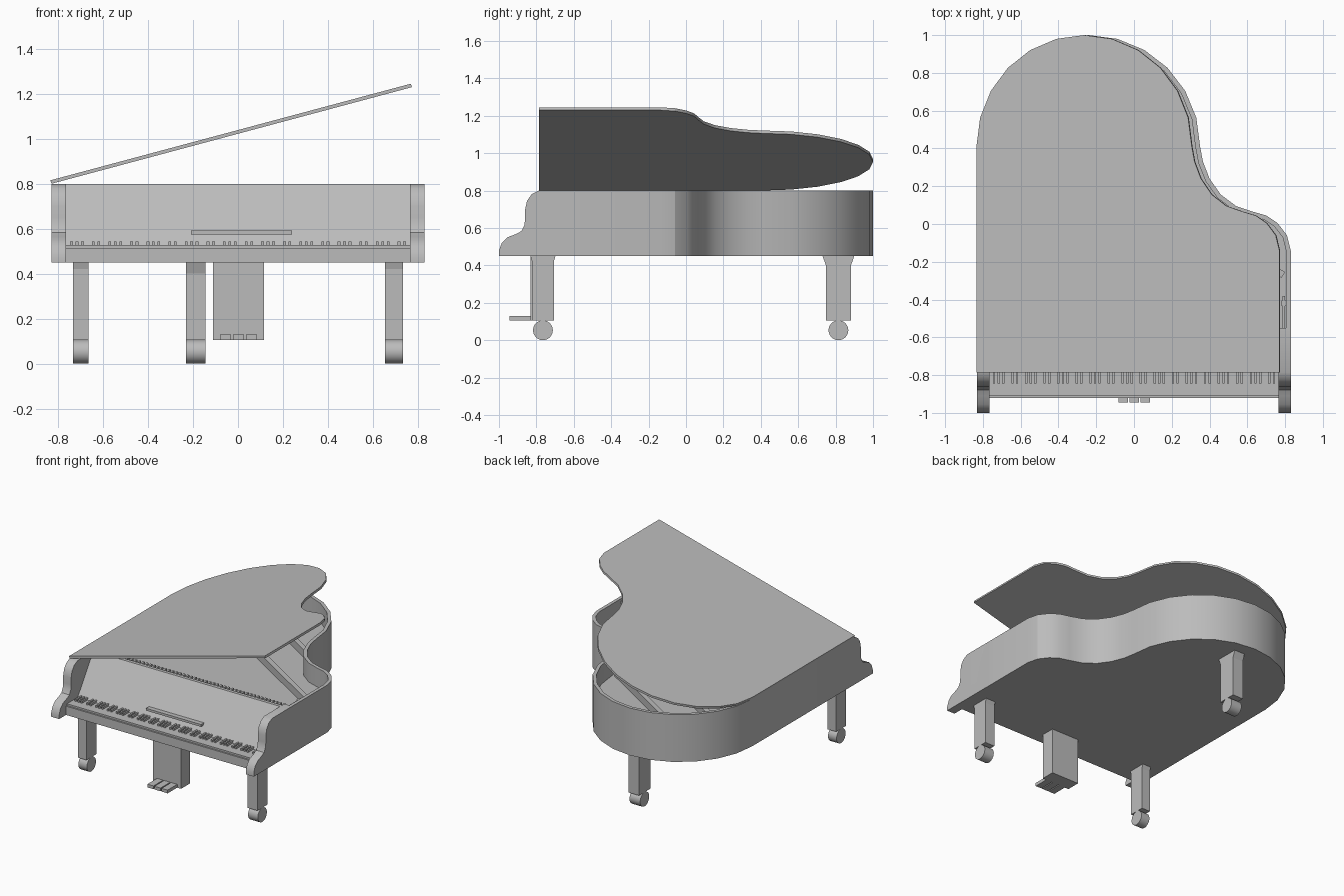
import bpy, bmesh, math
from mathutils import Vector, Matrix

cube = bpy.data.objects.get("Cube")
if cube:
    bpy.data.objects.remove(cube)

grey = bpy.data.materials.new("plain grey")
grey.use_nodes = True
grey.diffuse_color = (0.5, 0.5, 0.5, 1)
grey.node_tree.nodes["Principled BSDF"].inputs["Base Color"].default_value = (0.5, 0.5, 0.5, 1)


def finish(name, bm, smooth=None):
    bmesh.ops.recalc_face_normals(bm, faces=bm.faces)
    mesh = bpy.data.meshes.new(name)
    bm.to_mesh(mesh)
    bm.free()
    mesh.materials.append(grey)
    obj = bpy.data.objects.new(name, mesh)
    bpy.context.collection.objects.link(obj)
    if smooth:
        bpy.ops.object.select_all(action="DESELECT")
        obj.select_set(True)
        bpy.context.view_layer.objects.active = obj
        bpy.ops.object.shade_smooth_by_angle(angle=math.radians(smooth))
    return obj


def add_prism(bm, pts, axis, lo, hi):
    """Extrude a 2D profile along x (profile in y, z) or z (profile in x, y)."""
    place = (lambda p, h: (h, *p)) if axis == "x" else (lambda p, h: (*p, h))
    face = bm.faces.new([bm.verts.new(place(p, lo)) for p in pts])
    new = bmesh.ops.extrude_face_region(bm, geom=[face])["geom"]
    shift = Vector(place((0, 0), hi - lo))
    bmesh.ops.translate(bm, verts=[v for v in new if isinstance(v, bmesh.types.BMVert)], vec=shift)


def prism(name, pts, axis, lo, hi, smooth=None):
    bm = bmesh.new()
    add_prism(bm, pts, axis, lo, hi)
    return finish(name, bm, smooth)


def add_box(bm, x, y, z):
    add_prism(bm, [(x[0], y[0]), (x[1], y[0]), (x[1], y[1]), (x[0], y[1])], "z", *z)


def box(name, x, y, z):
    bm = bmesh.new()
    add_box(bm, x, y, z)
    return finish(name, bm)


# Case outline: straight bass side, round tail, S-curved treble side
W, FRONT, TOP, BASE = 0.83, -0.785, 0.8, 0.45
tail = [(-0.24 - 0.59 * math.cos(math.pi * i / 12), 0.41 + 0.59 * math.sin(math.pi * i / 12))
        for i in range(13)]
waist = [(0.365, 0.33), (0.4, 0.24), (0.46, 0.155), (0.54, 0.095), (0.63, 0.065),
         (0.7, 0.045), (0.76, 0.005), (0.81, -0.06), (W, -0.14)]
outline = [(-W, FRONT)] + tail + waist + [(W, FRONT)]


def inset(path, d):
    result = []
    for i, p in enumerate(path):
        a, b = Vector(path[max(i - 1, 0)]), Vector(path[min(i + 1, len(path) - 1)])
        t = (b - a).normalized()
        if i in (0, len(path) - 1):
            t = Vector((0, 1 if i == 0 else -1))
        result.append((p[0] + t.y * d, p[1] - t.x * d))
    return result


inner = inset(outline, 0.025)
prism("rim", outline + inner[::-1], "z", BASE, TOP, 20)
prism("case_floor", inner, "z", BASE, 0.5)
prism("sound_plate", [(x, max(y, -0.6)) for x, y in inner], "z", 0.63, 0.66)

# Lid: same outline, hinged on the bass side
lid = prism("lid", outline, "z", 0, 0.016, 20)
lid.data.transform(Matrix.Translation((-W, 0, TOP)) @ Matrix.Rotation(math.radians(-15), 4, "Y")
                   @ Matrix.Translation((W, 0, 0)))

# Scrolled cheeks at both ends of the keyboard
cheek = [(-1, BASE), (-1, 0.48), (-0.985, 0.52), (-0.955, 0.55), (-0.91, 0.567), (-0.88, 0.583),
         (-0.864, 0.615), (-0.86, 0.65), (-0.86, 0.7), (-0.85, 0.745), (-0.825, 0.78),
         (FRONT, TOP), (-0.55, TOP), (-0.55, BASE)]
for side, x in (("right", -W), ("left", W - 0.065)):
    prism(side + "_cheek", cheek, "x", x, x + 0.065, 35)

# Keyboard: nine octaves, black keys in threes and twos
K = 0.765
box("key_bed", (-K, K), (-0.92, -0.55), (BASE, 0.515))
box("white_keys", (-K, K), (-0.908, -0.76), (0.51, 0.528))
bm = bmesh.new()
step = 2 * K / 63
for octave in range(9):
    for n in (1, 2, 3, 5, 6):
        x = -K + (octave * 7 + n) * step
        add_box(bm, (x - 0.006, x + 0.006), (-0.845, -0.77), (0.525, 0.543))
finish("black_keys", bm)

# Sloping front panel with its music ledge
prism("front_panel", [(FRONT, 0.525), (-0.6, TOP), (-0.575, TOP), (-0.74, 0.525)], "x", -K, K)
prism("music_ledge", [(-0.775, 0.575), (-0.775, 0.592), (-0.73, 0.592), (-0.74, 0.575)],
      "x", -0.21, 0.24)

# Row of hammers behind the panel
box("hammer_rail", (-K, K), (-0.59, -0.49), (0.65, 0.745))
bm = bmesh.new()
for i in range(50):
    x = -0.745 + i * 1.49 / 49
    add_box(bm, (x - 0.008, x + 0.008), (-0.565, -0.515), (0.74, 0.785))
finish("hammers", bm)


# Diagonal braces over the sound plate
def brace(name, a, b, half=0.018):
    a, b = Vector(a), Vector(b)
    t = (b - a).normalized() * half
    n = Vector((-t.y, t.x))
    prism(name, [tuple(p) for p in (a + n, a - n, b - n, b + n)], "z", 0.655, 0.715)


brace("front_brace", (0.79, -0.27), (-0.72, 0.67))
brace("tail_brace", (0.3, 0.38), (-0.5, 0.88))

# Folded prop stick inside the treble rim
box("prop_stick", (0.785, 0.8), (-0.66, -0.38), (0.765, 0.785))
for i, y in enumerate((-0.645, -0.42)):
    box(f"prop_clip_{i + 1}", (0.782, 0.81), (y - 0.015, y + 0.015), (0.76, 0.792))


# Legs flared at the top, each on a wide roller
def leg(name, x0, x1, y, half, flare, neck):
    prism(name, [(y - half, 0.105), (y + half, 0.105), (y + half, neck), (y + half + flare, BASE),
                 (y - half - flare, BASE), (y - half, neck)], "x", x0, x1)
    bm = bmesh.new()
    bmesh.ops.create_cone(bm, cap_ends=True, segments=24, radius1=0.053, radius2=0.053,
                          depth=x1 - x0, matrix=Matrix.Translation(((x0 + x1) / 2, y, 0.053))
                          @ Matrix.Rotation(math.pi / 2, 4, "Y"))
    finish(name + "_roller", bm, 40)


leg("front_right_leg", -0.735, -0.665, -0.765, 0.058, 0.009, 0.42)
leg("front_left_leg", 0.655, 0.735, -0.765, 0.058, 0.009, 0.42)
leg("rear_leg", -0.232, -0.145, 0.815, 0.067, 0.018, 0.4)

# Pedal box and three pedals
box("pedal_box", (-0.112, 0.116), (-0.832, -0.73), (0.105, BASE))
for i, x in enumerate((-0.056, 0.002, 0.06)):
    box(f"pedal_{i + 1}", (x - 0.025, x + 0.025), (-0.945, -0.82), (0.106, 0.13))
